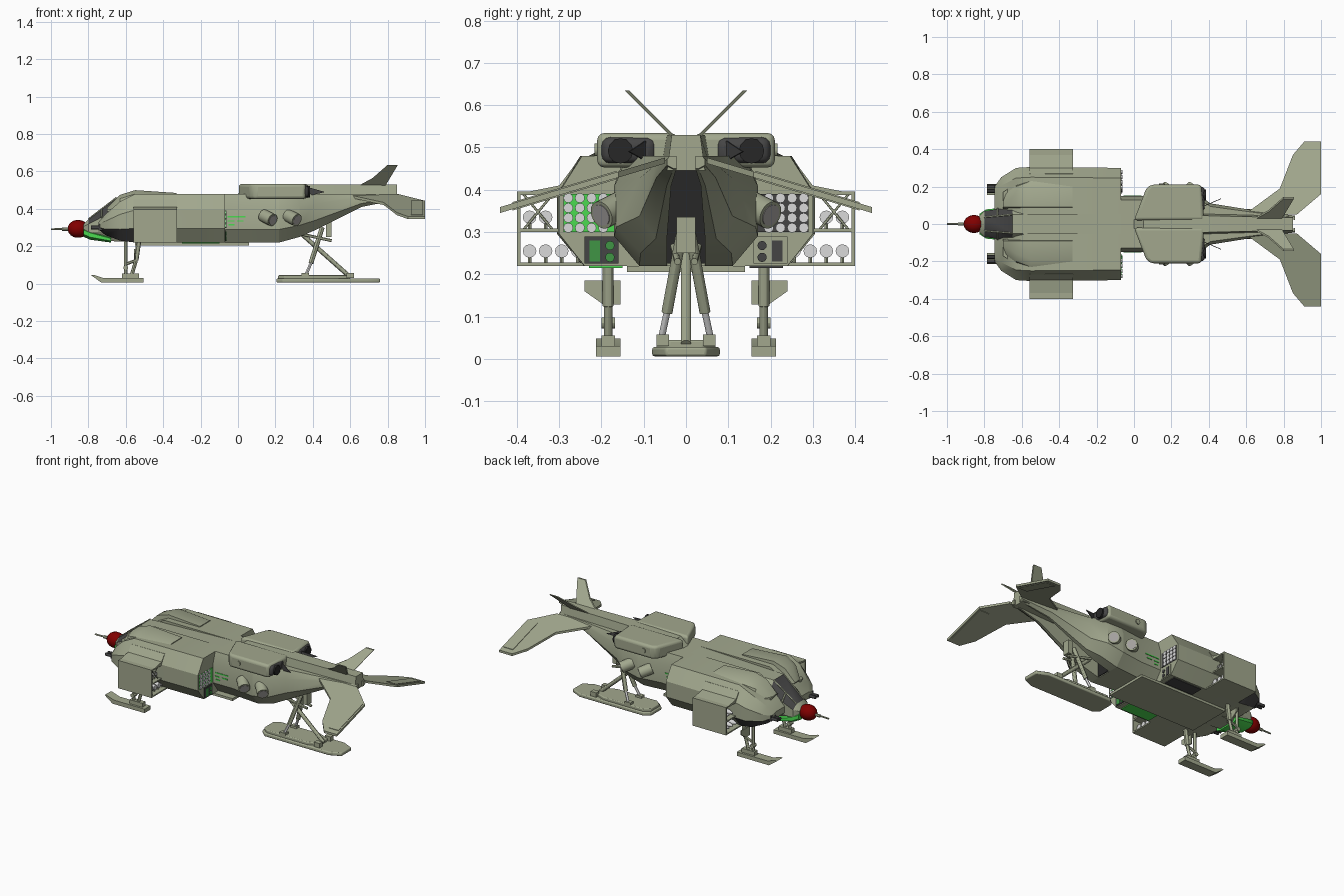
import bpy, bmesh, math
from mathutils import Vector

if bpy.data.objects.get("Cube"):
    bpy.data.objects.remove(bpy.data.objects["Cube"])


def material(name, red, green, blue):
    mat = bpy.data.materials.new(name)
    mat.use_nodes = True
    mat.diffuse_color = (red, green, blue, 1)
    mat.node_tree.nodes["Principled BSDF"].inputs["Base Color"].default_value = mat.diffuse_color
    return mat


HULL = material("grey green hull", .36, .39, .27)
DARK = material("dark grey", .06, .06, .06)
BLACK = material("black recess", .02, .02, .02)
RED = material("dark red", .22, 0, 0)
GREEN = material("bright green", .07, .7, .08)
DEEP = material("deep green", .05, .3, .06)
PALE = material("pale grey", .7, .7, .7)
SILVER = material("dull silver", .4, .38, .37)
built = []


def loft(name, rings, mat=HULL, mirror=False, bevel=0, accent=None, rule=None):
    """Skin equal point rings and cap the ends; the rule picks accent faces."""
    bm = bmesh.new()
    loops = [[bm.verts.new(point) for point in ring] for ring in rings]
    for near, far in zip(loops, loops[1:]):
        for i in range(len(near)):
            bm.faces.new((near[i - 1], near[i], far[i], far[i - 1]))
    bm.faces.new(loops[0])
    bm.faces.new(loops[-1])
    bmesh.ops.recalc_face_normals(bm, faces=bm.faces)
    bm.normal_update()
    if rule:
        for face in bm.faces:
            face.material_index = int(rule(face.calc_center_median(), face.normal))
    mesh = bpy.data.meshes.new(name)
    bm.to_mesh(mesh)
    bm.free()
    mesh.materials.append(mat)
    if accent:
        mesh.materials.append(accent)
    part = bpy.data.objects.new(name, mesh)
    bpy.context.collection.objects.link(part)
    built.append(part)
    if bevel:
        rounding = part.modifiers.new("rounding", "BEVEL")
        rounding.width, rounding.segments, rounding.limit_method = bevel, 3, "ANGLE"
    if mirror:
        twin = part.modifiers.new("other side", "MIRROR")
        twin.use_axis = (False, True, False)
        twin.use_mirror_merge = False


def prism(name, outline, axis, span, mat=HULL, **options):
    """Extrude an outline along one axis."""
    place = {"x": lambda a, b, h: (h, a, b), "y": lambda a, b, h: (a, h, b), "z": lambda a, b, h: (a, b, h)}[axis]
    loft(name, [[place(a, b, h) for a, b in outline] for h in span], mat, **options)


def box(name, along, across, height, mat=HULL, **options):
    (left, right), (low, high) = along, across
    prism(name, [(left, low), (right, low), (right, high), (left, high)], "z", height, mat, **options)


def circle(radius, sides):
    for i in range(sides):
        angle = math.tau * i / sides
        yield Vector((math.cos(angle), math.sin(angle), 0)) * radius


def rod(name, start, end, radius, tip=None, mat=HULL, sides=12, **options):
    start, end = Vector(start), Vector(end)
    turn = (end - start).to_track_quat("Z", "Y")
    loft(name, [[centre + turn @ point for point in circle(size, sides)]
                for centre, size in ((start, radius), (end, tip or radius))], mat, **options)


def half_section(x, top, bottom, width, roof):
    corner = (top - bottom) * .27
    return [(x, width * .65, bottom), (x, width, bottom + corner), (x, width, top - corner), (x, width * roof, top)]


def section(x, top, bottom, width, roof=.55):
    """Eight-sided fuselage cross-section."""
    half = half_section(x, top, bottom, width, roof)
    return half + [(x, -y, z) for x, y, z in reversed(half)]


def rail(x, bottom, width):
    """One side of the tail, open along the middle."""
    inner = min(.045, width * .5)
    return [(x, inner, bottom)] + half_section(x, DECK, bottom, width, .85) + [(x, inner, DECK)]


def shoulder(x, reach, low, high):
    """Side body cross-section with a sloped roof and a chamfered floor."""
    tall = high - low
    return [(x, .05, low), (x, reach * .8, low), (x, reach, low + tall * .29),
            (x, reach, low + tall * .67), (x, reach * .82, high), (x, .05, high)]


# Cockpit and forward fuselage; the sloped faces are glazed
DECK, BELLY, BREAK = .48, .22, -.07
loft("cockpit", [section(-.825, .32, .27, .045), section(-.8, .345, .245, .07),
                 section(-.65, .46, .225, .09), section(BREAK, DECK, BELLY, .14)],
     accent=DARK, rule=lambda centre, normal: -.8 < centre.x < -.65 and normal.z > .2)
rod("window_post", (-.73, .045, .4), (-.73, .083, .355), .005, mirror=True)
rod("roof_rail", (-.8, .037, .345), (-.65, .05, .46), .004, mirror=True)
loft("chin", [section(-.825, .3, .25, .055), section(-.79, .285, .235, .078), section(-.68, .25, BELLY, .09)], GREEN)

# Rear fuselage; twin rails sweep up to the tail around an open bay
loft("rear_hull", [section(x, DECK, BELLY, width, roof=.85) for x, width in ((BREAK, .15), (.07, .15), (.22, .17))])
loft("tail_rail", [rail(.22, BELLY, .17), rail(.33, .25, .165), rail(.41, .285, .11),
                   rail(.66, .41, .07), rail(.86, .45, .045)], mirror=True)
box("bay_wall", (.215, .225), (-.046, .046), (.225, .46), BLACK)
box("belly_ramp", (-.55, .06), (-.14, .14), (.205, BELLY))

# Spine and tail boom
loft("spine", [[(x, wide, .445), (x, wide * .75, top), (x, -wide * .75, top), (x, -wide, .445)]
               for x, top, wide in ((0, DECK, .03), (.05, .525, .06), (.36, .53, .06), (.85, .53, .045))])

# Shoulder bodies, with dark intakes under their front ends
loft("shoulder_body", [shoulder(-.745, .2, .29, .33), shoulder(-.71, .25, .26, .37), shoulder(-.63, .3, .23, .44),
                       shoulder(-.55, .305, BELLY, DECK), shoulder(BREAK, .3, BELLY, DECK)],
     mirror=True, accent=DARK,
     rule=lambda centre, normal: centre.x < -.57 and normal.z < -.1 and centre.y > .19)
loft("shoulder_hump", [[(x, .08, .4), (x, reach, .4), (x, reach - .02, top - .02), (x, reach - .06, top), (x, .09, top)]
                       for x, reach, top in ((-.7, .17, .405), (-.63, .22, .475), (-.55, .25, .5), (-.33, .25, .485))],
     mirror=True)
box("cheek_gun_mount", (-.745, -.69), (.165, .21), (.285, .32), DARK, mirror=True)
for y in (.177, .2):
    rod("cheek_gun", (-.785, y, .3), (-.7, y, .3), .01, mat=DARK, mirror=True)

# Outer missile pods: open racks with rows of missiles
FRONT, BACK = pod = (-.56, -.325)
shelf_span, skin, edge = (.24, .4), .008, .4
for label, z in (("floor", BELLY), ("shelf", .3), ("roof", .388)):
    box("pod_" + label, pod, shelf_span, (z, z + skin), mirror=True)
box("pod_side", pod, (edge - skin, edge), (BELLY, .396), mirror=True)
prism("pod_fairing", [(.24, .39), (edge, .39), (.3, .41), (.27, .45), (.24, .45)], "x", pod, mirror=True)
for z, count in ((.335, 2), (.255, 4)):
    for i in range(count):
        y = .37 - i * .038
        rod("missile", (FRONT + .03, y, z), (BACK - .02, y, z), .016, mat=PALE, mirror=True)
        rod("missile_nose", (FRONT, y, z), (FRONT + .03, y, z), .004, tip=.016, mat=PALE, mirror=True)
        rod("missile_stand", (BACK - .03, y, z - .028), (BACK - .03, y, z), .004, mirror=True)
for lean in (-.035, .035):
    rod("rack_brace", (BACK - .015, .35 - lean, .305), (BACK - .015, .35 + lean, .39), .003, mirror=True)

# Rocket grids and belly strips on the shoulders; one side is green
plate = (BREAK - .002, BREAK + .004)
for side, backing, panel, trim in ((-1, GREEN, DARK, DEEP), (1, DARK, HULL, DARK)):
    box("rocket_panel", plate, (side * .16, side * .29), (.3, .39), backing)
    box("lower_panel", plate, (side * .16, side * .24), (.225, .29), panel)
    box("lower_inset", (BREAK, BREAK + .007), (side * .203, side * .228), (.23, .28), trim)
    box("belly_strip", (-.3, -.1), (side * .15, side * .23), (BELLY - .005, BELLY + .003), backing)
    for z in (.24, .268):
        rod("lower_tube", (BREAK, side * .18, z), (BREAK + .008, side * .18, z), .011, mat=trim)
for row in range(4):
    for column in range(4):
        y, z = .196 + column * .0275, .31 + row * .0235
        rod("rocket", (BREAK, y, z), (BREAK + .008, y, z), .0115, mat=PALE, mirror=True)

# Engine nacelles with recessed dark nozzles and a swept blade behind each
prism("engine_nacelle", [(0, .02), (.065, .19), (.09, .21), (.36, .21), (.375, .02)],
      "z", (.453, .534), bevel=.035, mirror=True)
box("nacelle_opening", (.32, .378), (.07, .2), (.462, .525), DARK, bevel=.02, mirror=True)
rod("engine_nozzle", (.36, .155, .492), (.385, .155, .492), .03, mat=BLACK, mirror=True)
loft("nozzle_blade", [[(.36, .09 + shift, .465), (.465, .135 + shift, .49), (.36, .09 + shift, .52)]
                      for shift in (-.002, .002)], DARK, mirror=True)
rod("nacelle_cap", (.15, .2, .495), (.15, .216, .495), .015, mirror=True)

# Side thruster tubes
for x in (.135, .265):
    root, aim = Vector((x, .15, .365)), Vector((2, 2, -1)).normalized()
    rod("thruster_tube", root, root + aim * .075, .034, sides=20, mirror=True)
    rod("thruster_mouth", root, root + aim * .077, .026, mat=SILVER, sides=20, mirror=True)

# Painted green dashes on the flanks
for start, end, z in ((-.055, .04, .355), (-.055, -.02, .332), (-.005, .03, .332), (-.05, -.02, .312)):
    box("flank_dash", (start, end), (.146, .153), (z, z + .007), GREEN, mirror=True)


# Drooping tail wings with raised flaps, and canted fins
def drooped(outline, thickness):
    return [[(x, y, .484 - y * .3 + lift) for x, y in outline] for lift in (-thickness, thickness)]


loft("tail_wing", drooped([(.59, .05), (.78, .19), (.85, .37), (.91, .44), (1, .44), (1, .16), (.87, .05)], .007),
     mirror=True)
loft("wing_flap", drooped([(.925, .165), (.99, .165), (.99, .41), (.925, .41)], .01), mirror=True)
fin = [(.62, .51), (.72, .565), (.8, .635), (.855, .635), (.78, .51)]
loft("tail_fin", [[(x, z - .495 + shift, z) for x, z in fin] for shift in (-.005, .005)], mirror=True)

# Nose turret
turret = Vector((-.855, 0, .293))
slices = [math.pi * (i + .5) / 10 for i in range(10)]
loft("nose_turret", [[turret + Vector((-.056 * math.cos(slope), point.x, point.y))
                      for point in circle(.048 * math.sin(slope), 16)] for slope in slices], RED)
rod("nose_gun", (-1, 0, .291), turret, .005)
rod("nose_gun_sleeve", (-.94, 0, .291), turret, .009)

# Front landing skis, legs and gear doors
prism("front_ski", [(-.785, .045), (-.73, .005), (-.505, .005), (-.505, .03), (-.72, .03), (-.775, .048)],
      "y", (.155, .213), mirror=True)
box("front_ankle", (-.62, -.53), (.168, .2), (.025, .055), mirror=True)
hip, knee, ankle = (Vector((x, .184, z)) for x, z in ((-.53, .23), (-.545, .125), (-.57, .04)))
strut_foot, strut_top = (Vector((-.6, .184, z)) for z in (.05, .23))
rod("front_thigh", hip, knee, .013, mirror=True)
rod("front_shin", knee, ankle, .01, mirror=True)
rod("front_strut", strut_foot, strut_top, .009, mirror=True)
rod("front_link", knee, strut_foot.lerp(strut_top, .3), .008, mirror=True)
rod("front_pivot", (-.6, .168, .085), (-.6, .2, .085), .013, mirror=True)
prism("front_gear_door", [(.155, .128), (.195, .128), (.24, .16), (.24, .185), (.155, .185)],
      "x", (-.556, -.548), mirror=True)


# Rear landing skid with tapered ends, and its struts
def skid_outline(back, front, wide):
    half = [(back, wide * .6), (back + .035, wide), (front - .07, wide), (front, wide * .6)]
    return half + [(x, -y) for x, y in reversed(half)]


prism("rear_skid_base", skid_outline(.205, .76, .08), "z", (.006, .028), bevel=.006)
prism("rear_skid_deck", skid_outline(.215, .6, .07), "z", (.02, .045), bevel=.005)
mount, elbow, foot = Vector((.45, .01, .3)), Vector((.39, .045, .11)), Vector((.36, .06, .04))
rod("rear_strut", mount, elbow, .013, mirror=True)
rod("rear_piston", elbow, foot, .008, mat=PALE, mirror=True)
rod("rear_arm", (.33, 0, .275), (.6, 0, .035), .012)
rod("rear_brace", (.34, .03, .265), (.5, .02, .23), .008, mirror=True)
box("rear_arm_knuckle", (.47, .5), (-.022, .022), (.25, .335))
for x in (.34, .58):
    box("skid_lug", (x, x + .04), (.04, .07), (.03, .058), mirror=True)

# Smooth shading with sharp edges kept
bpy.ops.object.select_all(action="DESELECT")
for part in built:
    part.select_set(True)
bpy.context.view_layer.objects.active = built[0]
bpy.ops.object.shade_smooth_by_angle(angle=math.radians(30))
